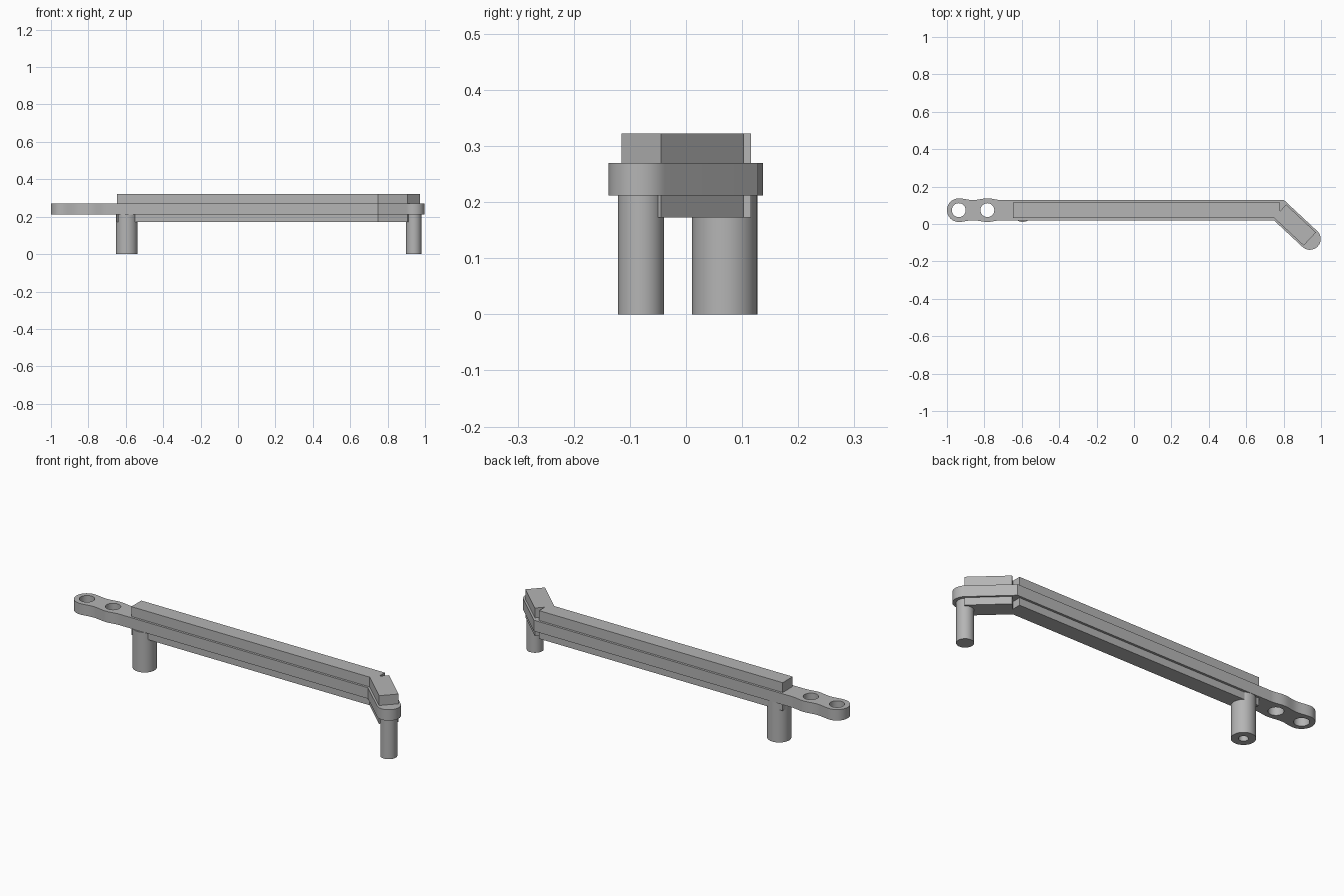
import bpy, bmesh, math
from mathutils import Vector

if "Cube" in bpy.data.objects:
    bpy.data.objects.remove(bpy.data.objects["Cube"], do_unlink=True)

grey = bpy.data.materials.new("plain grey")
grey.use_nodes = True
grey.diffuse_color = (0.46, 0.46, 0.46, 1)
grey.node_tree.nodes["Principled BSDF"].inputs["Base Color"].default_value = grey.diffuse_color


def prism(name, outline, z0, z1):
    """Extrude a counter-clockwise outline from z0 up to z1."""
    bm = bmesh.new()
    base = bm.faces.new([bm.verts.new((p[0], p[1], z0)) for p in outline])
    top = bmesh.ops.extrude_face_region(bm, geom=[base])["geom"]
    for v in top:
        if isinstance(v, bmesh.types.BMVert):
            v.co.z = z1
    bmesh.ops.recalc_face_normals(bm, faces=bm.faces)
    mesh = bpy.data.meshes.new(name)
    bm.to_mesh(mesh)
    bm.free()
    mesh.materials.append(grey)
    obj = bpy.data.objects.new(name, mesh)
    bpy.context.collection.objects.link(obj)
    return obj


def arc(centre, r, a0, a1, n):
    return [centre + r * Vector((math.cos(a0 + (a1 - a0) * i / n),
                                 math.sin(a0 + (a1 - a0) * i / n))) for i in range(n + 1)]


def circle(centre, r, n=48):
    return arc(centre, r, 0, math.tau, n)[:-1]


def drill(obj, centre, r, z0, z1):
    """Cut a round hole and bake the result."""
    cutter = prism("hole_cutter", circle(centre, r), z0, z1)
    mod = obj.modifiers.new("hole", "BOOLEAN")
    mod.operation, mod.solver, mod.object = "DIFFERENCE", "EXACT", cutter
    deps = bpy.context.evaluated_depsgraph_get()
    baked = bpy.data.meshes.new_from_object(obj.evaluated_get(deps))
    obj.modifiers.clear()
    obj.data = baked
    bpy.data.objects.remove(cutter, do_unlink=True)


def smooth(obj):
    bpy.ops.object.select_all(action="DESELECT")
    obj.select_set(True)
    bpy.context.view_layer.objects.active = obj
    bpy.ops.object.shade_smooth_by_angle(angle=math.radians(30))


# Main layout: straight arm on one axis, short arm bent towards the front
AXIS = 0.074
eye_outer, eye_inner = Vector((-0.937, AXIS)), Vector((-0.784, AXIS))
tip = Vector((0.94, -0.08))
bend = math.radians(-43)
along = Vector((math.cos(bend), math.sin(bend)))
side = Vector((-along.y, along.x))
EYE_R, ARM_R, TIP_R = 0.063, 0.054, 0.058
FLANGE_Z = (0.212, 0.27)


def on_short_arm(offset, y):
    """Point at height y on a line parallel to the short arm."""
    p = tip + side * offset
    return p + along * ((y - p.y) / along.y)


# Scalloped edge running past the two eyes
def half_width(x):
    pitch = eye_inner.x - eye_outer.x
    t = min((x - eye_outer.x) / pitch, 1.5)
    return (EYE_R + ARM_R) / 2 + (EYE_R - ARM_R) / 2 * math.cos(math.tau * t)


steps = 36
xs = [eye_outer.x + (eye_inner.x - eye_outer.x) * 1.5 * i / steps for i in range(1, steps + 1)]
outline = arc(eye_outer, EYE_R, math.pi / 2, math.pi * 1.5, 24)
outline += [Vector((x, AXIS - half_width(x))) for x in xs]
outline.append(on_short_arm(-TIP_R, AXIS - ARM_R))
outline += arc(tip, TIP_R, bend - math.pi / 2, bend + math.pi / 2, 24)
outline.append(on_short_arm(TIP_R, AXIS + ARM_R))
outline += [Vector((x, AXIS + half_width(x))) for x in reversed(xs)]
flange = prism("flange", outline, *FLANGE_Z)
for eye in (eye_outer, eye_inner):
    drill(flange, eye, 0.037, 0.15, 0.35)
smooth(flange)

# Stiffening ribs above and below the flange
RIB_L, RIB_R, RIB_HALF = -0.648, 0.78, 0.042
long_rib = [(RIB_L, AXIS - RIB_HALF), (on_short_arm(-0.048, AXIS - RIB_HALF).x, AXIS - RIB_HALF),
            (RIB_R, AXIS - RIB_HALF), (RIB_R, AXIS + RIB_HALF), (RIB_L, AXIS + RIB_HALF)]
# The long rib's lower corner is trimmed on the short arm's edge line
long_rib[2] = tuple(on_short_arm(-0.048, AXIS - RIB_HALF) + along * 0.02)
start = tip - along * 0.218
short_rib = [start - side * 0.048, tip - side * 0.048, tip + side * 0.048, start + side * 0.048]
long_rib[2:3] = [(RIB_R, on_short_arm(-0.048, 0).y + (RIB_R - on_short_arm(-0.048, 0).x) * along.y / along.x)]
for level, z0, z1 in (("upper", FLANGE_Z[1], 0.322), ("lower", 0.173, FLANGE_Z[0])):
    prism(level + "_long_rib", long_rib, z0, z1)
    prism(level + "_short_rib", short_rib, z0, z1)

# Support posts, the large one with a blind hole in its foot
large_at = Vector((-0.595, 0.069))
large_post = prism("large_post", circle(large_at, 0.058, 64), 0, FLANGE_Z[0])
drill(large_post, large_at, 0.023, -0.05, 0.15)
smooth(large_post)
smooth(prism("small_post", circle(tip, 0.041, 64), 0, FLANGE_Z[0]))
